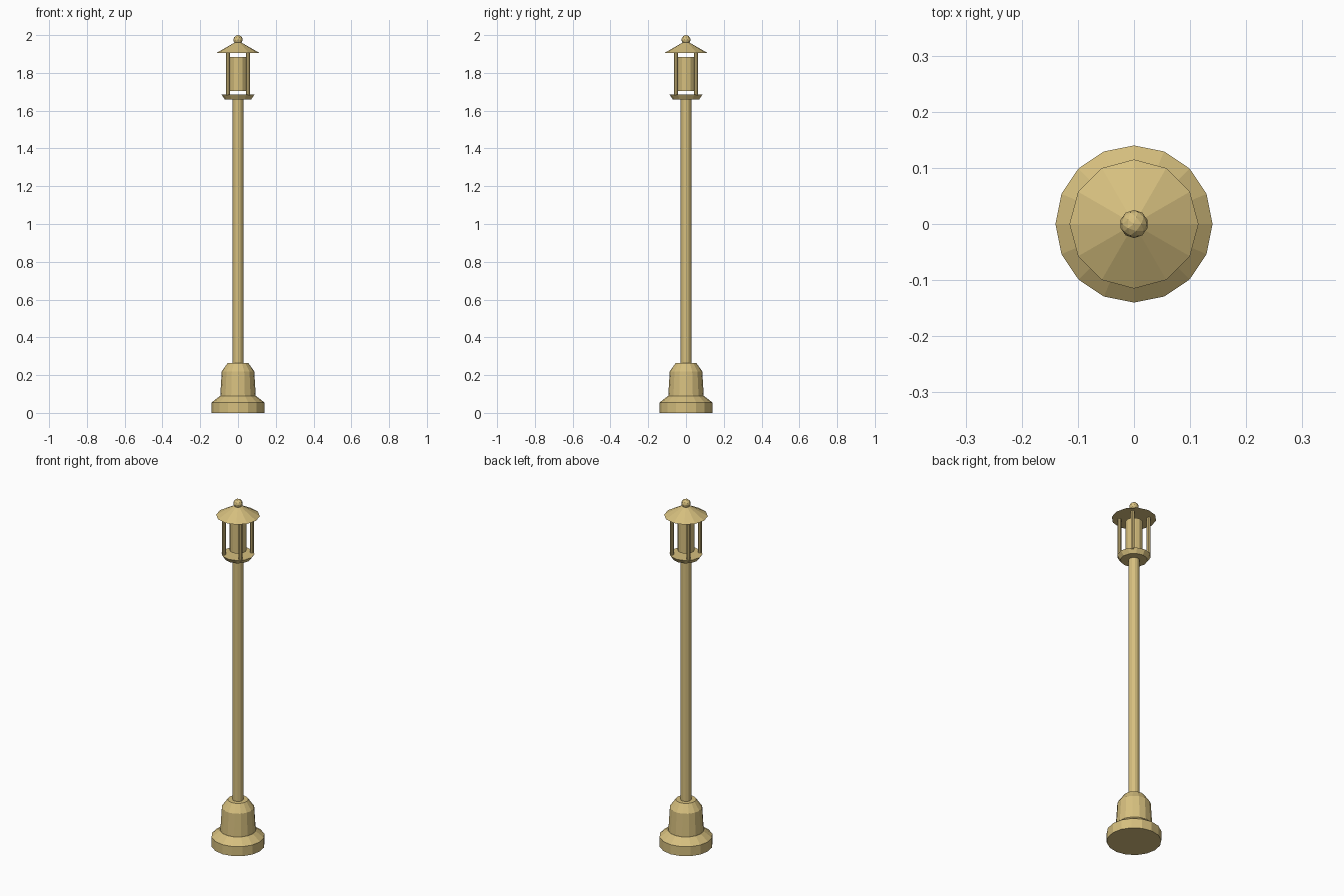
import bpy
import bmesh
from math import cos, sin, tau

cube = bpy.data.objects.get("Cube")
if cube:
    bpy.data.objects.remove(cube, do_unlink=True)

tan = bpy.data.materials.new("tan paint")
tan.use_nodes = True
colour = (0.67, 0.52, 0.21, 1)
tan.diffuse_color = colour
tan.node_tree.nodes["Principled BSDF"].inputs["Base Color"].default_value = colour


def add_object(name, bm):
    bmesh.ops.recalc_face_normals(bm, faces=bm.faces)
    mesh = bpy.data.meshes.new(name)
    bm.to_mesh(mesh)
    bm.free()
    mesh.materials.append(tan)
    obj = bpy.data.objects.new(name, mesh)
    bpy.context.collection.objects.link(obj)
    return obj


def lathe(name, profile, sides, x=0, y=0):
    """Closed, faceted solid from (radius, height) pairs."""
    bm = bmesh.new()
    angles = [tau * i / sides for i in range(sides)]
    rings = [[bm.verts.new((x + r * cos(a), y + r * sin(a), z)) for a in angles]
             for r, z in profile]
    for low, high in zip(rings, rings[1:]):
        for i in range(sides):
            j = (i + 1) % sides
            bm.faces.new((low[i], low[j], high[j], high[i]))
    bm.faces.new(rings[0])
    bm.faces.new(rings[-1])
    return add_object(name, bm)


# Stepped foot and pole
lathe("base", [(0.14, 0), (0.14, 0.055), (0.095, 0.09)], 16)
lathe("pedestal", [(0.094, 0.09), (0.086, 0.22), (0.054, 0.265)], 16)
lathe("pole", [(0.029, 0.26), (0.029, 1.665)], 12)

# Lantern
lathe("lantern_tray", [(0.07, 1.66), (0.087, 1.685)], 12)
lathe("lamp", [(0.045, 1.705), (0.045, 1.885)], 12)
for side, x in (("left", 0.053), ("right", -0.053)):
    for end, y in (("front", -0.053), ("back", 0.053)):
        lathe(f"{end}_{side}_bar", [(0.01, 1.68), (0.01, 1.908)], 8, x, y)
lathe("roof", [(0.115, 1.905), (0.012, 1.964)], 12)

# Finial ball
ball = bmesh.new()
bmesh.ops.create_icosphere(ball, subdivisions=2, radius=0.025)
bmesh.ops.translate(ball, verts=ball.verts, vec=(0, 0, 1.975))
add_object("finial", ball)
